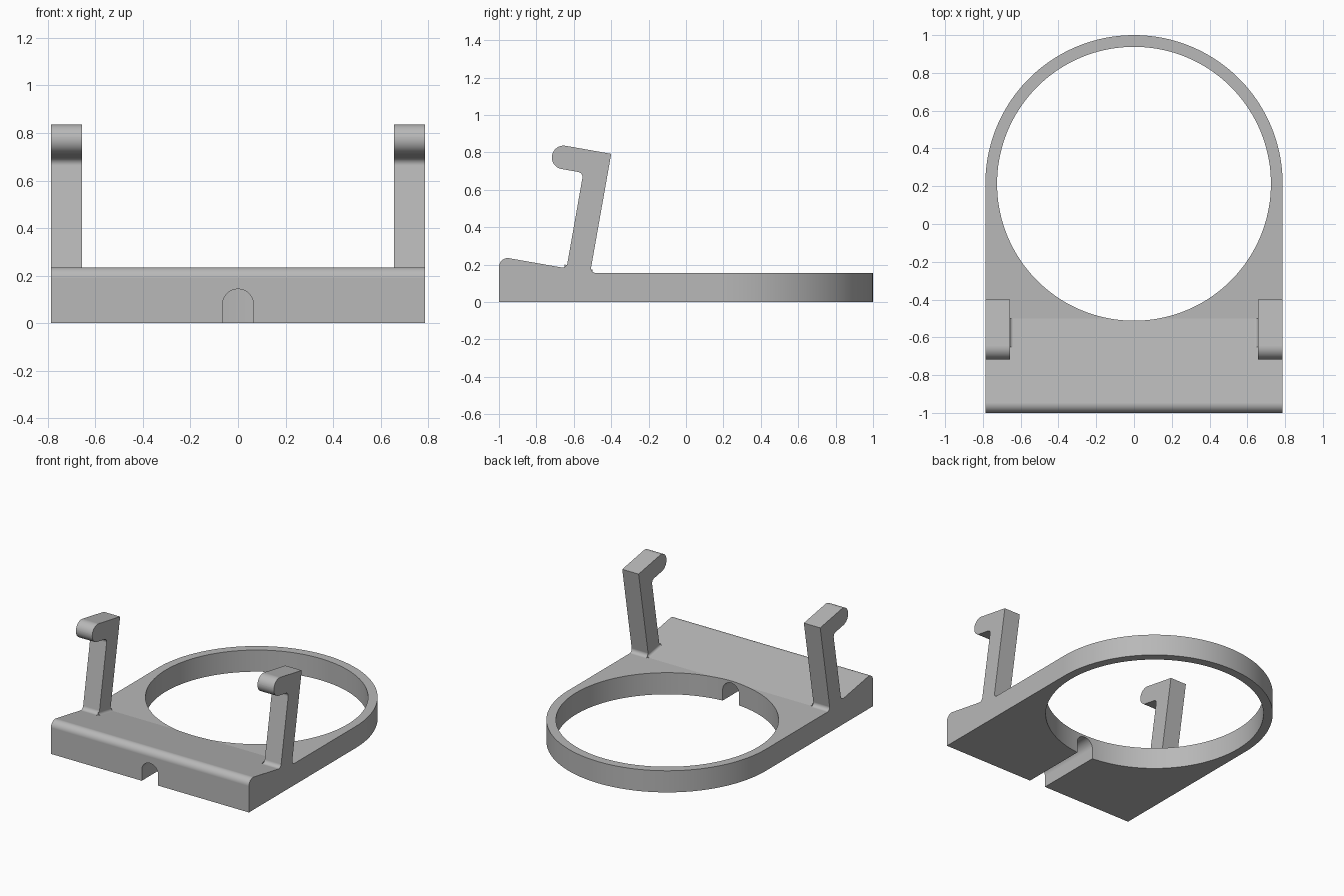
import bpy, bmesh, math
from mathutils import Vector

if "Cube" in bpy.data.objects:
    bpy.data.objects.remove(bpy.data.objects["Cube"])

TILT = math.radians(10)          # lean of the arms and of the front ramp
W = 0.787                        # half width
ARM_IN = 0.657                   # inner face of each arm
CY = 0.213                       # centre of the ring

mat = bpy.data.materials.new("plain grey")
mat.diffuse_color = (0.48, 0.48, 0.48, 1)
mat.use_nodes = True
mat.node_tree.nodes["Principled BSDF"].inputs["Base Color"].default_value = mat.diffuse_color


def rounded(points):
    """Turn (a, b, radius) corners into a 2D outline with round corners."""
    out, n = [], len(points)
    for i, (a, b, r) in enumerate(points):
        p = Vector((a, b))
        if r == 0:
            out.append(p)
            continue
        u = (Vector(points[i - 1][:2]) - p).normalized()
        v = (Vector(points[(i + 1) % n][:2]) - p).normalized()
        half = u.angle(v) / 2
        centre = p + (u + v).normalized() * r / math.sin(half)
        t = r / math.tan(half)
        start, end = p + u * t - centre, p + v * t - centre
        sweep = start.angle_signed(end)      # clockwise positive
        steps = max(3, math.ceil(abs(sweep) / math.radians(6)))
        for k in range(steps + 1):
            ang = -sweep * k / steps
            c, s = math.cos(ang), math.sin(ang)
            out.append(centre + Vector((start.x * c - start.y * s, start.x * s + start.y * c)))
    return out


def arc(cx, cy, r, a0, a1, n):
    return [(cx + r * math.cos(a0 + (a1 - a0) * k / n), cy + r * math.sin(a0 + (a1 - a0) * k / n))
            for k in range(n + 1)]


def prism(name, outline, axis, lo, hi):
    """Extrude a 2D outline along an axis."""
    place = {"x": lambda p, d: (d, p[0], p[1]),
             "y": lambda p, d: (p[0], d, p[1]),
             "z": lambda p, d: (p[0], p[1], d)}[axis]
    bm = bmesh.new()
    a = [bm.verts.new(place(p, lo)) for p in outline]
    b = [bm.verts.new(place(p, hi)) for p in outline]
    bm.faces.new(a)
    bm.faces.new(b[::-1])
    for i in range(len(a)):
        j = (i + 1) % len(a)
        bm.faces.new((a[i], b[i], b[j], a[j]))
    bmesh.ops.recalc_face_normals(bm, faces=bm.faces)
    mesh = bpy.data.meshes.new(name)
    bm.to_mesh(mesh)
    bm.free()
    mesh.materials.append(mat)
    ob = bpy.data.objects.new(name, mesh)
    bpy.context.collection.objects.link(ob)
    return ob


def activate(ob):
    bpy.ops.object.select_all(action="DESELECT")
    ob.select_set(True)
    bpy.context.view_layer.objects.active = ob


def cut(ob, tool, operation):
    mod = ob.modifiers.new("cut", "BOOLEAN")
    mod.operation, mod.solver, mod.object = operation, "EXACT", tool
    activate(ob)
    bpy.ops.object.modifier_apply(modifier=mod.name)
    bpy.data.objects.remove(tool)


def finish(ob):
    activate(ob)
    bpy.ops.object.shade_smooth_by_angle(angle=math.radians(8))
    mod = ob.modifiers.new("flat faces stay flat", "WEIGHTED_NORMAL")
    mod.keep_sharp = True


def ramp(y):
    return 0.18 - (y + 0.639) * math.tan(TILT)


# base: side profile with a sloped, rounded front lip
base = prism("base", rounded([(-1, 0, 0), (-1, ramp(-1), 0.047), (-0.5, ramp(-0.5), 0),
                              (1.1, ramp(-0.5), 0), (1.1, 0, 0)]), "x", -0.9, 0.9)
plan = [(-W, -1.2), (W, -1.2)] + arc(0, CY, W, 0, math.pi, 96)
cut(base, prism("plan", plan, "z", -0.2, 0.5), "INTERSECT")
cut(base, prism("ring_hole", arc(0, CY, 0.725, 0, 2 * math.pi, 144)[:-1], "z", -0.2, 0.5), "DIFFERENCE")

# arched cable slot from the front into the ring
arch = [(-0.065, -0.2), (0.065, -0.2)] + arc(0, 0.078, 0.065, 0, math.pi, 32)
cut(base, prism("slot", arch, "y", -1.2, 0), "DIFFERENCE")
finish(base)

# hooked arms, with a fillet along the inner foot
R = 0.063
along = Vector((-math.cos(TILT), math.sin(TILT)))
up = Vector((math.sin(TILT), math.cos(TILT)))
tip = Vector((-0.654, 0.773)) + along * R
hi_tip, lo_tip = tip + up * R, tip - up * R
z0 = ramp(-0.5)
arm_outline = rounded([
    (-0.69, ramp(-0.69), 0), (-0.639, 0.18, 0.028), (-0.549, 0.6905, 0.028),
    (*lo_tip, R * 0.999), (*hi_tip, R * 0.999), (-0.40, 0.792, 0),
    (-0.5125, z0, 0.025), (-0.47, z0, 0), (-0.5, z0, 0)])
f = 0.018
for side, label in ((-1, "left"), (1, "right")):
    finish(prism(label + "_arm", arm_outline, "x", side * ARM_IN, side * W))
    section = [(side * ARM_IN, 0)] + [(side * (ARM_IN - f + x), z) for x, z in
                                      arc(0, f, f, -math.pi / 2, 0, 16)]
    foot = prism(label + "_arm_fillet", section, "y", -0.65, -0.5)
    for v in foot.data.vertices:      # follow the sloped surface
        v.co.z += ramp(v.co.y)
    finish(foot)
